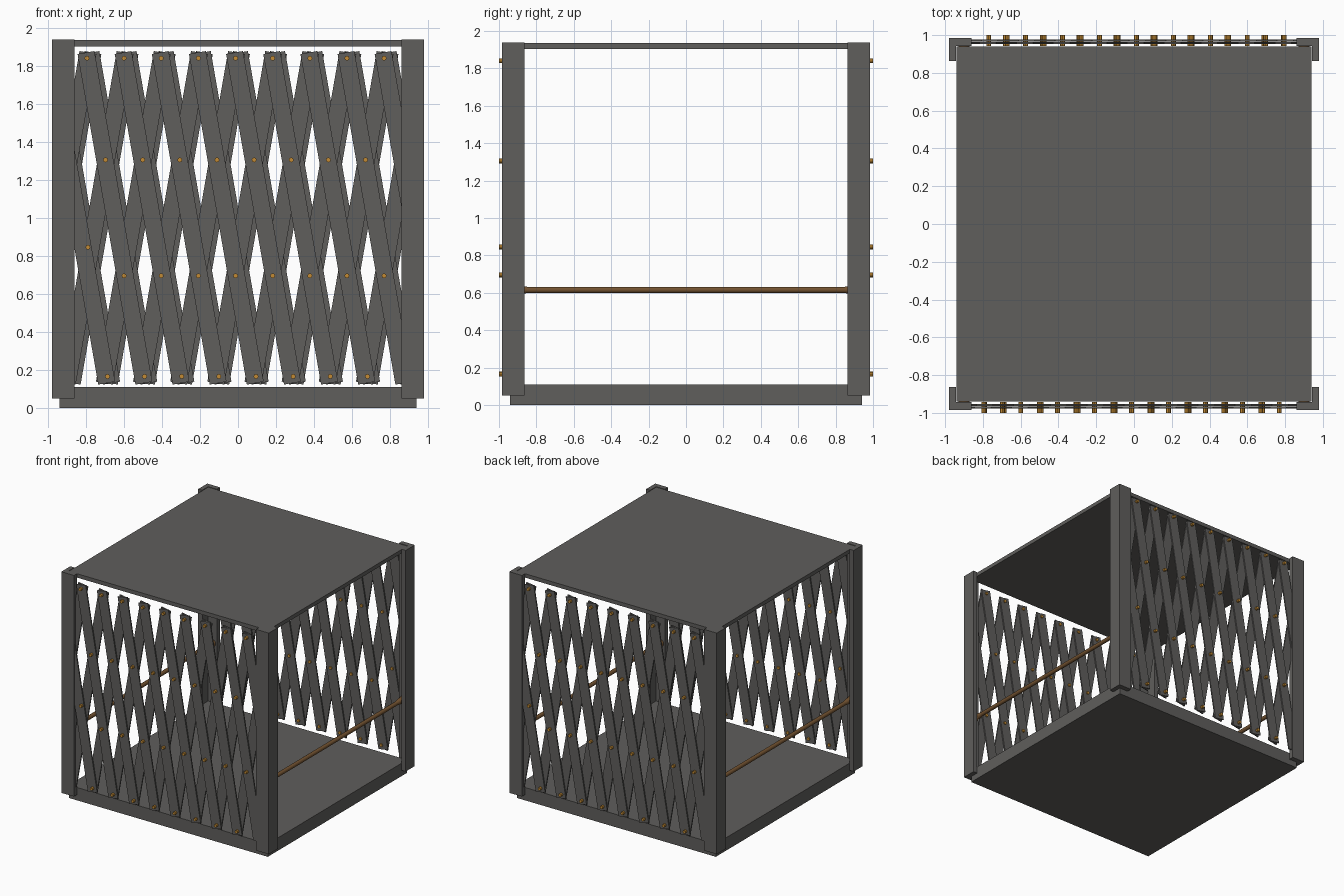
import bpy, bmesh, math
from mathutils import Matrix, Vector

if "Cube" in bpy.data.objects:
    bpy.data.objects.remove(bpy.data.objects["Cube"])


def material(name, rgb):
    m = bpy.data.materials.new(name)
    m.diffuse_color = (*rgb, 1)
    m.use_nodes = True
    m.node_tree.nodes["Principled BSDF"].inputs["Base Color"].default_value = m.diffuse_color
    return m


STEEL = material("dark grey steel", (0.115, 0.112, 0.107))
BRASS = material("brass", (0.55, 0.26, 0.035))
WOOD = material("brown wood", (0.17, 0.085, 0.03))


def finish(name, bm, mat):
    bmesh.ops.recalc_face_normals(bm, faces=bm.faces)
    me = bpy.data.meshes.new(name)
    bm.to_mesh(me)
    bm.free()
    me.materials.append(mat)
    ob = bpy.data.objects.new(name, me)
    bpy.context.collection.objects.link(ob)
    return ob


def add_box(bm, centre, size, rot=Matrix()):
    bmesh.ops.create_cube(bm, size=1, matrix=Matrix.Translation(centre) @ rot @ Matrix.Diagonal((*size, 1)))


def add_rod(bm, x, z, y0, y1, r0, r1, sides):
    rot = Matrix.Rotation(-math.pi / 2, 4, 'X')
    bmesh.ops.create_cone(bm, cap_ends=True, segments=sides, radius1=r0, radius2=r1, depth=y1 - y0,
                          matrix=Matrix.Translation((x, (y0 + y1) / 2, z)) @ rot)


# Floor and roof plates
for name, z0, z1 in (("floor", 0, 0.11), ("roof", 1.902, 1.935)):
    bm = bmesh.new()
    add_box(bm, (0, 0, (z0 + z1) / 2), (1.88, 1.88, z1 - z0))
    finish(name, bm, STEEL)

# Angle-iron corner posts
profile = [(0.98, 0.985), (0.86, 0.985), (0.86, 0.943), (0.942, 0.943), (0.942, 0.863), (0.98, 0.863)]
for sx, sxn in ((-1, "left"), (1, "right")):
    for sy, syn in ((-1, "front"), (1, "back")):
        bm = bmesh.new()
        face = bm.faces.new([bm.verts.new((sx * x, sy * y, 0.05)) for x, y in profile])
        top = bmesh.ops.extrude_face_region(bm, geom=[face])
        bmesh.ops.translate(bm, vec=(0, 0, 1.888), verts=[v for v in top["geom"] if isinstance(v, bmesh.types.BMVert)])
        finish(f"{syn}_{sxn}_post", bm, STEEL)

# Hand rails with flared ends
for sx, name in ((-1, "left"), (1, "right")):
    bm = bmesh.new()
    x = sx * 0.9
    add_rod(bm, x, 0.615, -0.87, 0.87, 0.017, 0.017, 16)
    add_rod(bm, x, 0.615, 0.85, 0.948, 0.017, 0.03, 16)
    add_rod(bm, x, 0.615, -0.948, -0.85, 0.03, 0.017, 16)
    ob = finish(name + "_hand_rail", bm, WOOD)
    bpy.context.view_layer.objects.active = ob
    ob.select_set(True)
    bpy.ops.object.shade_smooth_by_angle()
    ob.select_set(False)

# Folding lattice gates: crossing slats, clipped inside the posts
STEP, TOP, BOTTOM = 0.1955, 1.84, 0.165
LEAN = 1.5 * STEP / (TOP - BOTTOM)
FIRST = -0.795


def slat(bm, x_top, lean, y):
    pts = []
    for z in (BOTTOM - 0.035, TOP + 0.03):
        pts.append(Vector((x_top + lean * (TOP - z), y, z)))
    a, b = pts
    for p, q in ((a, b), (b, a)):
        if abs(p.x) > 0.92:
            t = (math.copysign(0.92, p.x) - q.x) / (p.x - q.x)
            if t <= 0:
                return
            p.xyz = q + (p - q) * t
    d = b - a
    if d.length < 0.1:
        return
    add_box(bm, (a + b) / 2, (0.09, 0.011, d.length), Matrix.Rotation(math.atan2(d.x, d.z), 4, 'Y'))


for name, turn in (("front", 0), ("back", math.pi)):
    spin = Matrix.Rotation(turn, 4, 'Z')
    outer, inner, pins = bmesh.new(), bmesh.new(), bmesh.new()
    for i in range(-1, 9):
        slat(outer, FIRST + STEP * i, LEAN, -0.971)
    for i in range(0, 10):
        slat(inner, FIRST + STEP * i, -LEAN, -0.959)
    # Brass pivot pins at the crossings
    spots = [(FIRST + STEP * i, TOP) for i in range(9)]
    for i in range(8):
        spots += [(FIRST + STEP * (i + 0.5), 1.305), (FIRST + STEP * (i + 1), 0.695),
                  (FIRST + 0.01 + STEP * (i + 0.5), BOTTOM)]
    spots.append((-0.79, 0.845))
    for x, z in spots:
        add_rod(pins, x, z, -1.0, -0.943, 0.013, 0.013, 8)
    for bm, part, mat in ((outer, "outer_slats", STEEL), (inner, "inner_slats", STEEL), (pins, "pivot_pins", BRASS)):
        bmesh.ops.transform(bm, matrix=spin, verts=bm.verts)
        finish(f"{name}_gate_{part}", bm, mat)
